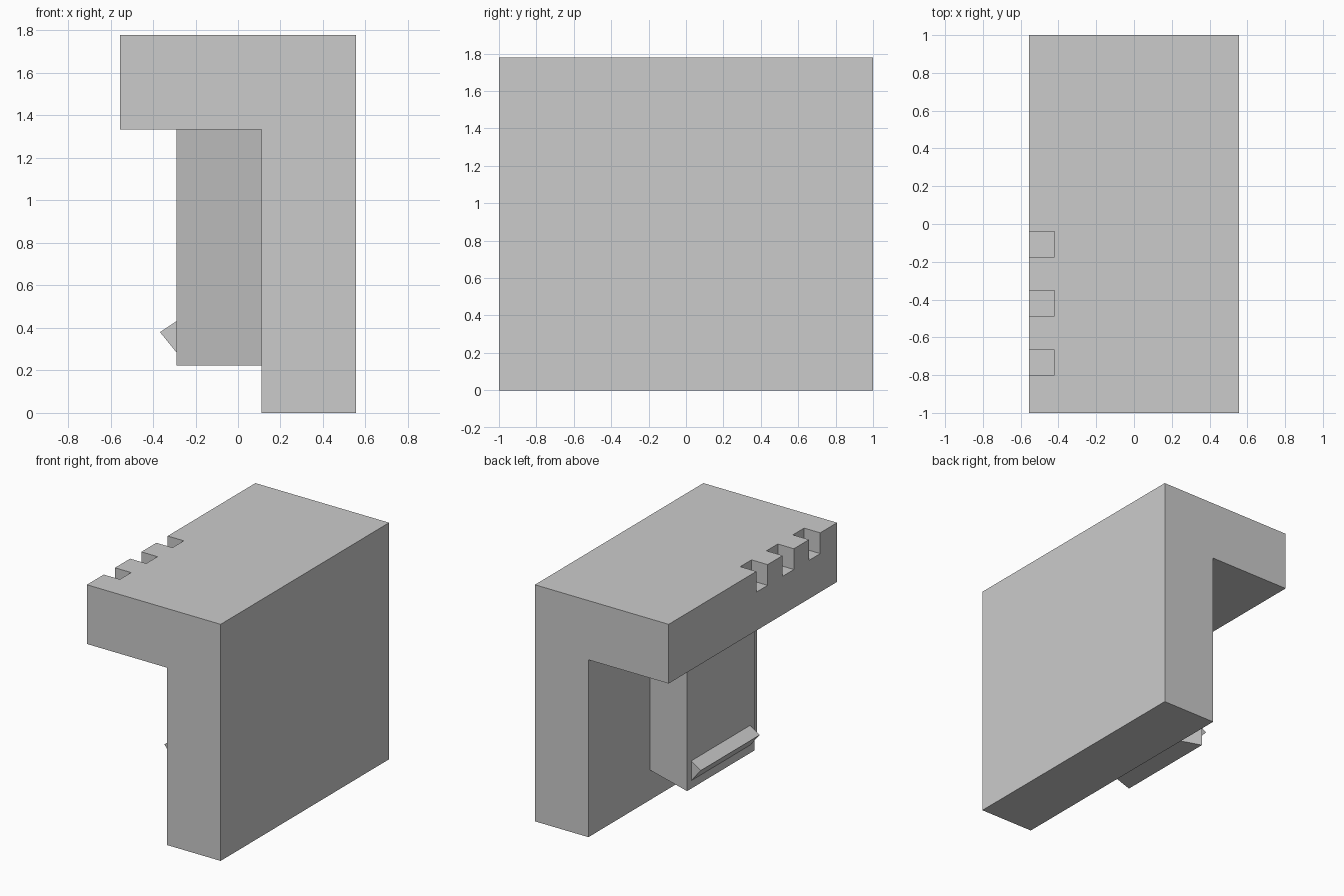
import bpy
import bmesh
from mathutils import Vector

cube = bpy.data.objects.get("Cube")
if cube:
    bpy.data.objects.remove(cube, do_unlink=True)

grey = bpy.data.materials.new("light grey")
grey.use_nodes = True
colour = (0.6, 0.6, 0.6, 1)
grey.diffuse_color = colour
grey.node_tree.nodes["Principled BSDF"].inputs["Base Color"].default_value = colour


def prism(name, profile, offset):
    """Extrude a closed 3D profile along an offset into a solid."""
    bm = bmesh.new()
    face = bm.faces.new([bm.verts.new(p) for p in profile])
    moved = bmesh.ops.extrude_face_region(bm, geom=[face], use_keep_orig=True)["geom"]
    verts = [v for v in moved if isinstance(v, bmesh.types.BMVert)]
    bmesh.ops.translate(bm, vec=Vector(offset), verts=verts)
    bmesh.ops.recalc_face_normals(bm, faces=bm.faces)
    mesh = bpy.data.meshes.new(name)
    bm.to_mesh(mesh)
    bm.free()
    mesh.materials.append(grey)
    obj = bpy.data.objects.new(name, mesh)
    bpy.context.collection.objects.link(obj)
    return obj


HALF, TOP, LEDGE, WALL = 0.556, 1.778, 1.333, 0.111

# L-shaped body: upright wall with an overhanging top
outline = [(WALL, 0), (HALF, 0), (HALF, TOP), (-HALF, TOP), (-HALF, LEDGE), (WALL, LEDGE)]
body = prism("body", [(x, -1, z) for x, z in outline], (0, 2, 0))

# Three square notches in the edge of the overhang
for i, y in enumerate((-0.733, -0.42, -0.108)):
    a, b = y - 0.067, y + 0.067
    floor = TOP - 0.156
    cutter = prism("notch_cutter", [(-0.7, a, floor), (-0.422, a, floor),
                                    (-0.422, b, floor), (-0.7, b, floor)], (0, 0, 0.4))
    cutter.hide_render = True
    cut = body.modifiers.new("notch", "BOOLEAN")
    cut.operation = "DIFFERENCE"
    cut.solver = "EXACT"
    cut.object = cutter
    bpy.context.view_layer.objects.active = body
    bpy.ops.object.modifier_apply(modifier=cut.name)
    bpy.data.objects.remove(cutter, do_unlink=True)

# Dovetail block under the overhang, wider on its outer face
BLOCK = -0.289
prism("dovetail_block", [(WALL, -0.267, 0.224), (WALL, 0.267, 0.224),
                         (BLOCK, 0.4, 0.224), (BLOCK, -0.4, 0.224)], (0, 0, LEDGE - 0.224))

# Triangular catch along the block's outer face
prism("catch_ridge", [(BLOCK, -0.35, 0.432), (BLOCK, -0.35, 0.284),
                      (-0.367, -0.35, 0.38)], (0, 0.7, 0))
